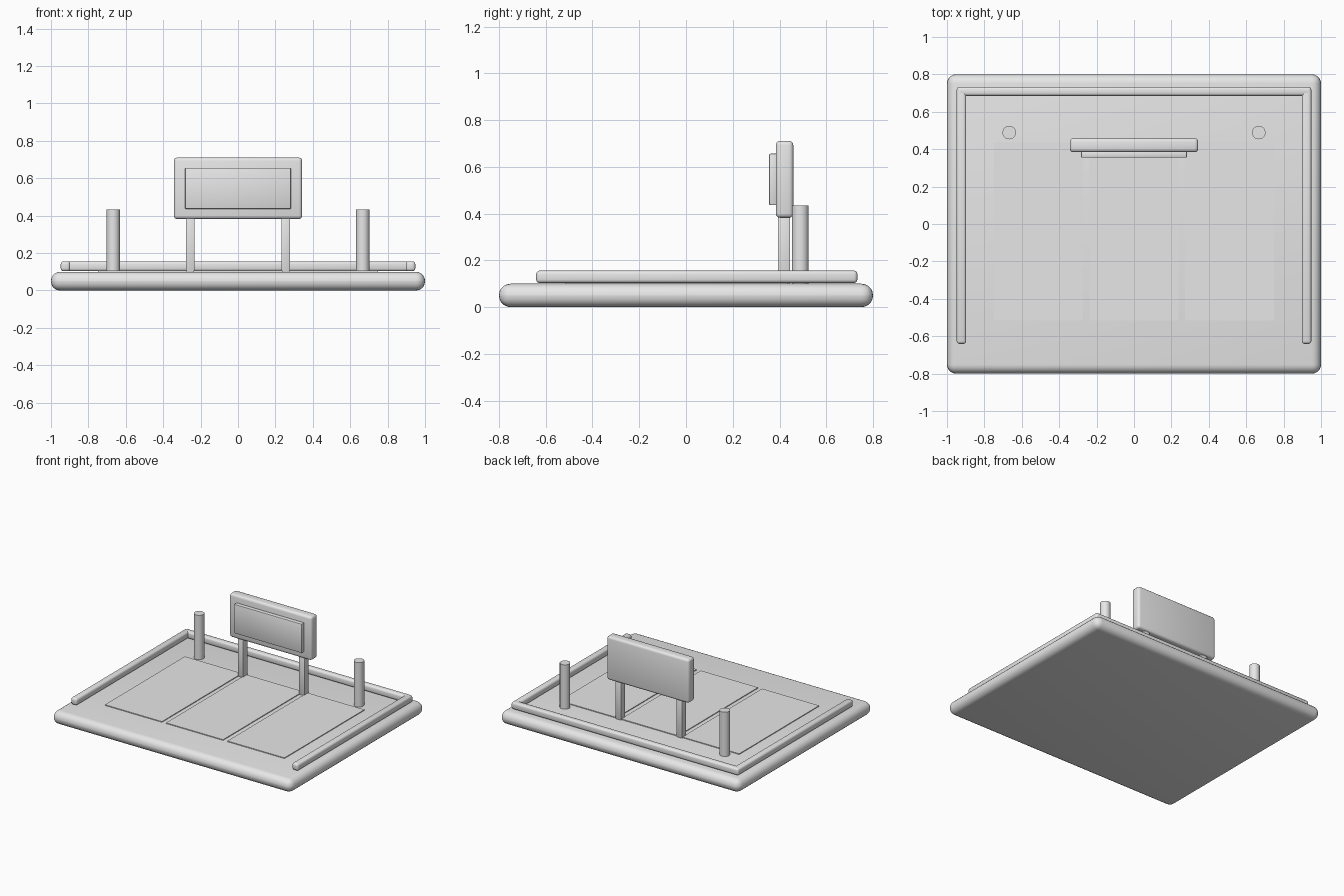
import bpy

if "Cube" in bpy.data.objects:
    bpy.data.objects.remove(bpy.data.objects["Cube"])

grey = bpy.data.materials.new("light_grey")
grey.diffuse_color = (0.8, 0.8, 0.8, 1)
grey.use_nodes = True
grey.node_tree.nodes["Principled BSDF"].inputs["Base Color"].default_value = grey.diffuse_color


def finish(obj, name, angle=0.6):
    obj.name = name
    obj.data.materials.append(grey)
    bpy.ops.object.shade_smooth_by_angle(angle=angle)


def box(name, x, y, z, bevel=0.0, segments=3):
    """Box from (min, max) ranges with optional rounded edges."""
    bpy.ops.mesh.primitive_cube_add(
        size=1, location=[(r[0] + r[1]) / 2 for r in (x, y, z)])
    obj = bpy.context.object
    obj.scale = [r[1] - r[0] for r in (x, y, z)]
    bpy.ops.object.transform_apply(location=False, rotation=False, scale=True)
    if bevel:
        mod = obj.modifiers.new("round_edges", 'BEVEL')
        mod.width = bevel
        mod.segments = segments
        bpy.ops.object.modifier_apply(modifier=mod.name)
    finish(obj, name)
    return obj


# Ground slab with fully rounded rim
box("base_slab", (-1, 1), (-0.8, 0.8), (0, 0.1), 0.049, 5)

# Three thin floor bays
for name, cx in (("left", -0.511), ("middle", -0.001), ("right", 0.511)):
    box(name + "_bay", (cx - 0.238, cx + 0.238), (-0.516, 0.436), (0.095, 0.106))

# Low kerb around the sides and back
box("back_kerb", (-0.945, 0.945), (0.685, 0.733), (0.103, 0.156), 0.015)
for name, s in (("left", -1), ("right", 1)):
    xs = sorted((s * 0.897, s * 0.948))
    box(name + "_kerb", xs, (-0.641, 0.733), (0.103, 0.156), 0.015)

    # Sign legs
    xs = sorted((s * 0.232, s * 0.279))
    box(name + "_sign_leg", xs, (0.393, 0.445), (0.095, 0.4), 0.004, 2)

    # Round corner posts
    bpy.ops.mesh.primitive_cylinder_add(
        vertices=24, radius=0.036, depth=0.335, location=(s * 0.667, 0.489, 0.2665))
    finish(bpy.context.object, name + "_post")

# Sign board and its raised front panel
box("sign_board", (-0.343, 0.343), (0.384, 0.459), (0.382, 0.711), 0.018)
box("sign_panel", (-0.283, 0.283), (0.355, 0.39), (0.436, 0.656), 0.006, 2)
